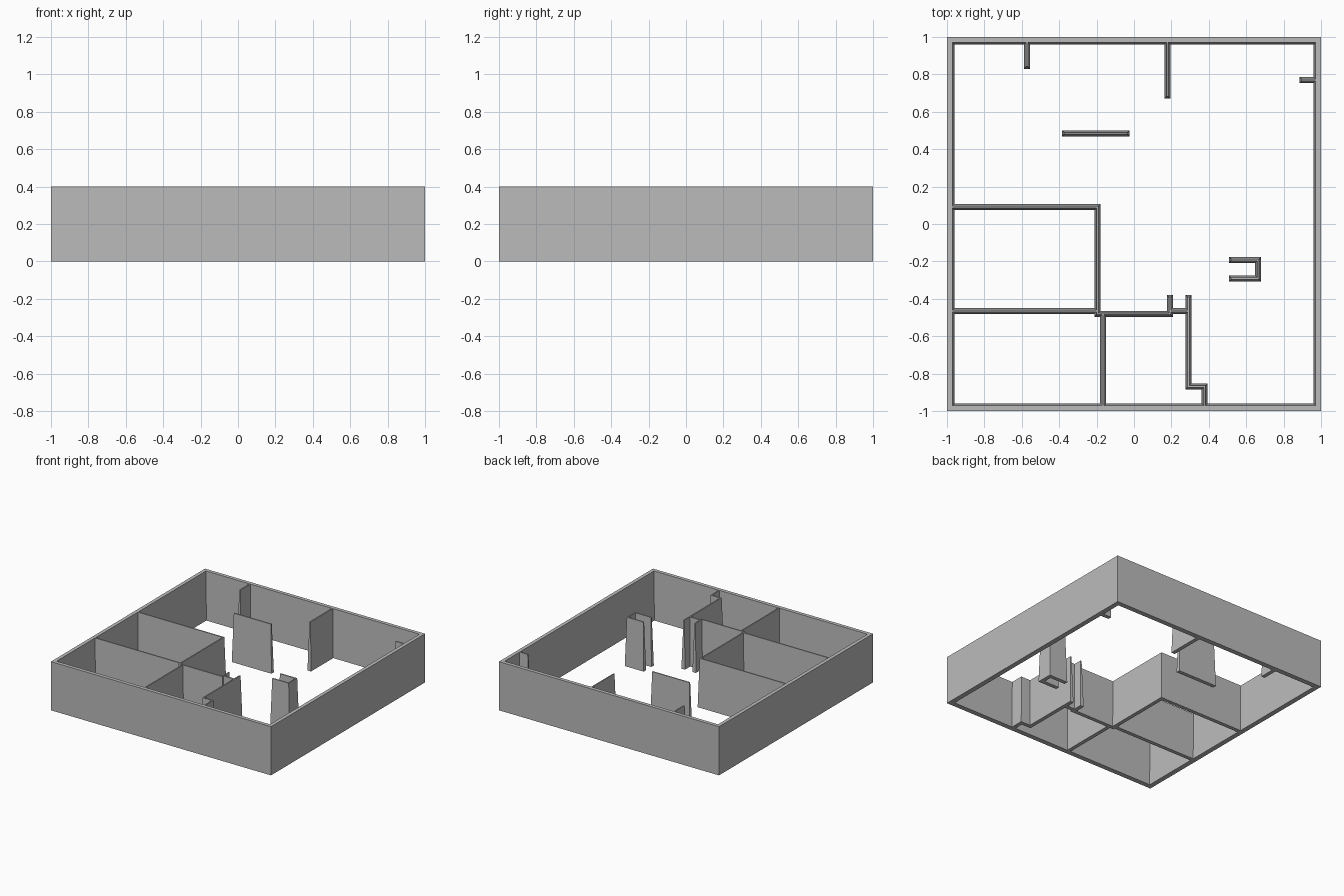
import bpy
import bmesh

H = 0.4          # wall height
BASE = 0.016     # half thickness at the foot of an inner wall
TAPER = 0.011    # how far each inner face leans in towards the top

if "Cube" in bpy.data.objects:
    bpy.data.objects.remove(bpy.data.objects["Cube"], do_unlink=True)

grey = bpy.data.materials.new("plaster grey")
grey.use_nodes = True
grey.diffuse_color = (0.5, 0.5, 0.5, 1)
grey.node_tree.nodes["Principled BSDF"].inputs["Base Color"].default_value = (0.5, 0.5, 0.5, 1)


def finish(name, bm):
    bmesh.ops.recalc_face_normals(bm, faces=bm.faces)
    mesh = bpy.data.meshes.new(name)
    bm.to_mesh(mesh)
    bm.free()
    mesh.materials.append(grey)
    obj = bpy.data.objects.new(name, mesh)
    bpy.context.collection.objects.link(obj)


def ring(bm, x0, x1, y0, y1, z):
    return [bm.verts.new((x, y, z)) for x, y in ((x0, y0), (x1, y0), (x1, y1), (x0, y1))]


def bridge(bm, a, b):
    for i in range(4):
        j = (i + 1) % 4
        bm.faces.new((a[i], a[j], b[j], b[i]))


def wall(name, axis, at, start, end):
    """Tapered wall along an axis, centred on 'at' across it."""
    low = (start, end, at - BASE, at + BASE)
    if axis == "y":
        low = low[2:] + low[:2]
    bm = bmesh.new()
    foot = ring(bm, *low, 0)
    top = ring(bm, low[0] + TAPER, low[1] - TAPER, low[2] + TAPER, low[3] - TAPER, H)
    bridge(bm, foot, top)
    bm.faces.new(foot)
    bm.faces.new(top)
    finish(name, bm)


# Outer walls: square frame, upright outside and leaning inside
bm = bmesh.new()
loops = [ring(bm, -r, r, -r, r, z) for r, z in ((1, 0), (1, H), (0.97, H), (0.959, 0))]
for k in range(4):
    bridge(bm, loops[k], loops[(k + 1) % 4])
finish("outer_walls", bm)

# Inner walls: name, direction, position across, start, end
EDGE = 0.99
for spec in (
    ("back_left_nib", "x", 0.77, 0.885, EDGE),
    ("back_right_nib", "y", -0.572, 0.83, EDGE),
    ("back_partition", "y", 0.178, 0.67, EDGE),
    ("freestanding_wall", "x", 0.485, -0.385, -0.025),
    ("upper_room_back", "x", 0.09, -EDGE, -0.18),
    ("upper_room_side", "y", -0.196, -0.496, 0.106),
    ("room_divider", "x", -0.465, -EDGE, -0.18),
    ("middle_room_back", "x", -0.48, -0.212, 0.206),
    ("middle_room_side", "y", -0.165, -EDGE, -0.465),
    ("closet_right", "y", 0.192, -0.496, -0.38),
    ("closet_back", "x", -0.465, 0.176, 0.308),
    ("closet_left", "y", 0.292, -0.884, -0.38),
    ("entry_jog", "x", -0.868, 0.276, 0.394),
    ("entry_side", "y", 0.378, -EDGE, -0.852),
    ("alcove_back", "x", -0.192, 0.508, 0.68),
    ("alcove_front", "x", -0.292, 0.508, 0.68),
    ("alcove_side", "y", 0.664, -0.308, -0.176),
):
    wall(*spec)
